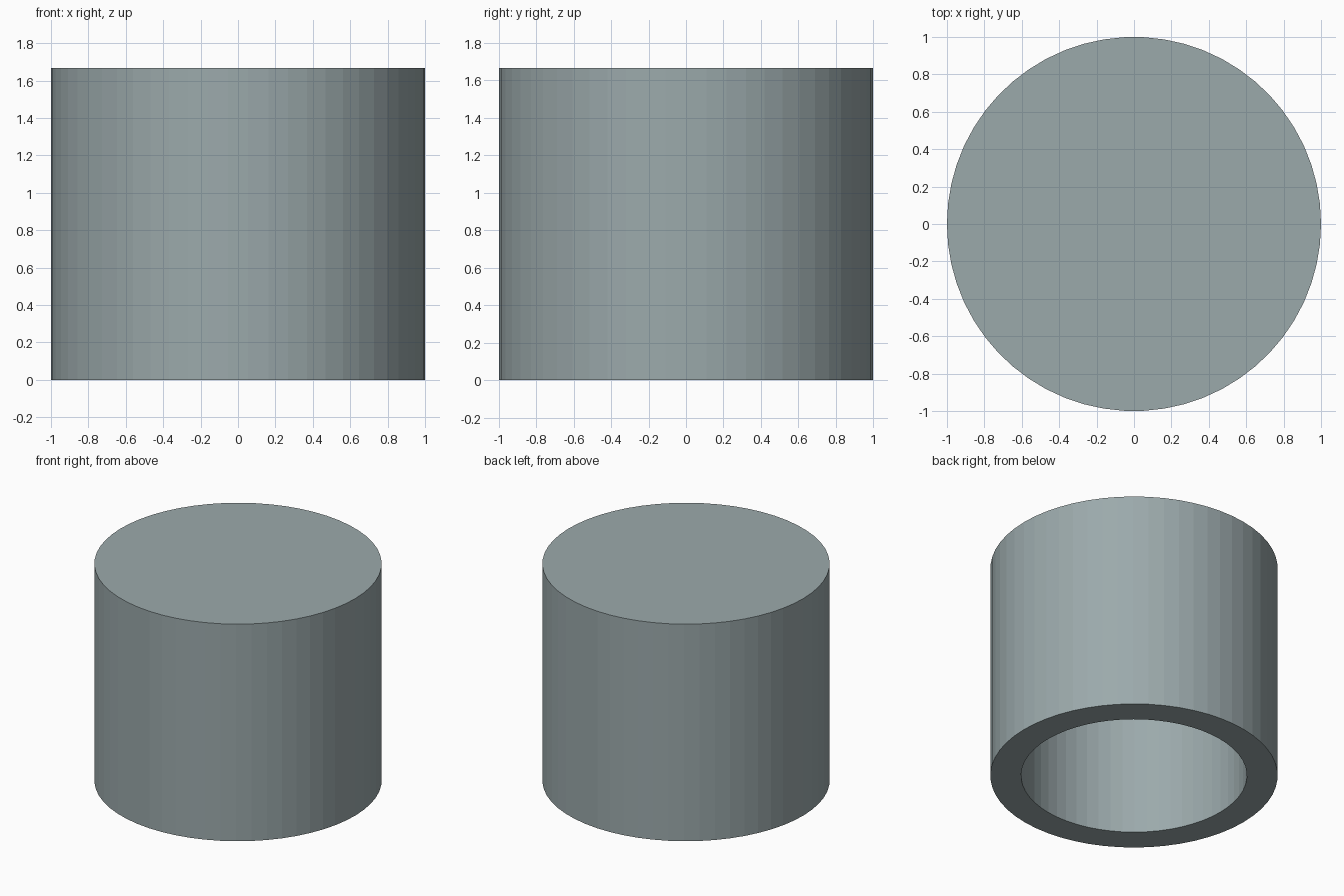
import bpy, bmesh, math

if "Cube" in bpy.data.objects:
    bpy.data.objects.remove(bpy.data.objects["Cube"])

SEGMENTS = 58
OUTER_R, INNER_R = 1.0, 0.786
HEIGHT, BORE_DEPTH = 1.667, 1.5


def ring(bm, radius, z):
    """Closed circle of vertices at height z."""
    step = 2 * math.pi / SEGMENTS
    return [bm.verts.new((radius * math.cos(i * step), radius * math.sin(i * step), z))
            for i in range(SEGMENTS)]


def bridge(bm, a, b):
    """Quads between two rings."""
    for i in range(SEGMENTS):
        j = (i + 1) % SEGMENTS
        bm.faces.new((a[i], a[j], b[j], b[i]))


# End cap: closed top, blind bore open at the bottom
bm = bmesh.new()
profile = [(OUTER_R, HEIGHT), (OUTER_R, 0), (INNER_R, 0), (INNER_R, BORE_DEPTH)]
rings = [ring(bm, r, z) for r, z in profile]
for a, b in zip(rings, rings[1:]):
    bridge(bm, a, b)
bm.faces.new(rings[0])
bm.faces.new(rings[-1])
bmesh.ops.recalc_face_normals(bm, faces=bm.faces)

mesh = bpy.data.meshes.new("end_cap")
bm.to_mesh(mesh)
bm.free()

# Slate grey finish
slate = bpy.data.materials.new("slate_grey")
slate.diffuse_color = (0.33, 0.40, 0.41, 1)
slate.use_nodes = True
slate.node_tree.nodes["Principled BSDF"].inputs["Base Color"].default_value = slate.diffuse_color
mesh.materials.append(slate)
bpy.context.collection.objects.link(bpy.data.objects.new("end_cap", mesh))
